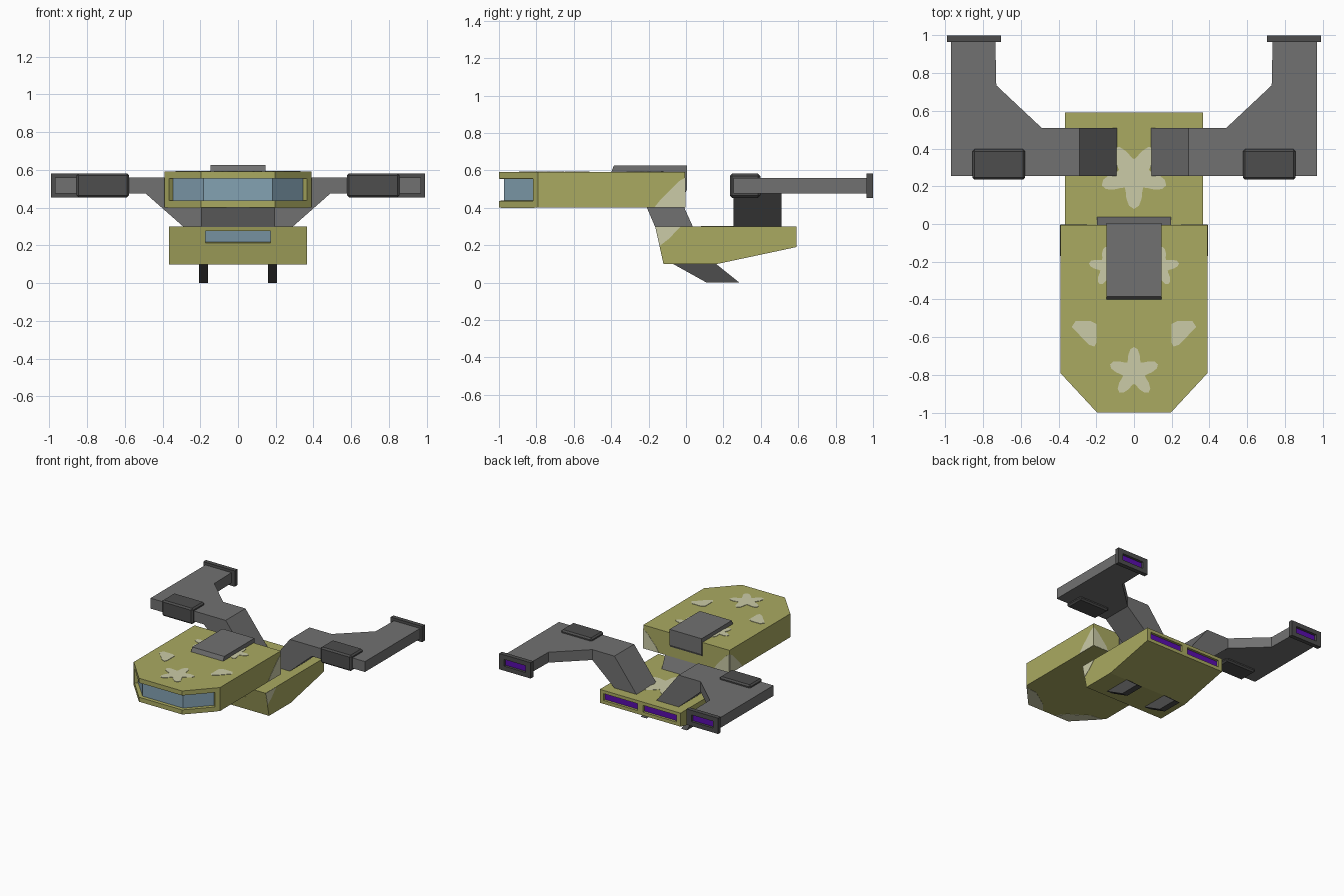
import bpy, bmesh, math
from mathutils import Vector

if "Cube" in bpy.data.objects:
    bpy.data.objects.remove(bpy.data.objects["Cube"])


def material(name, r, g, b):
    m = bpy.data.materials.new(name)
    m.diffuse_color = (r, g, b, 1)
    m.use_nodes = True
    m.node_tree.nodes["Principled BSDF"].inputs["Base Color"].default_value = m.diffuse_color
    return m


OLIVE = material("olive", 0.40, 0.40, 0.12)
PALE = material("pale cream", 0.60, 0.60, 0.39)
GREY = material("mid grey", 0.165, 0.165, 0.165)
DARK = material("dark grey", 0.075, 0.075, 0.075)
GLASS = material("glass blue", 0.23, 0.36, 0.45)
GLOW = material("engine purple", 0.10, 0.004, 0.42)


def prism(pts, axis, a, b):
    """Extrude a 2D outline along an axis from a to b."""
    place = {'x': lambda p, t: (t, p[0], p[1]),
             'y': lambda p, t: (p[0], t, p[1]),
             'z': lambda p, t: (p[0], p[1], t)}[axis]
    bm = bmesh.new()
    lo = [bm.verts.new(place(p, a)) for p in pts]
    hi = [bm.verts.new(place(p, b)) for p in pts]
    bm.faces.new(lo)
    bm.faces.new(hi)
    for i in range(len(pts)):
        j = (i + 1) % len(pts)
        bm.faces.new((lo[i], lo[j], hi[j], hi[i]))
    bmesh.ops.recalc_face_normals(bm, faces=bm.faces)
    bm.normal_update()
    return bm


def box(x0, x1, y0, y1, z0, z1):
    return prism([(x0, y0), (x1, y0), (x1, y1), (x0, y1)], 'z', z0, z1)


def window(bm, face, x0, x1, z0, z1, depth, mat):
    """Cut a recessed rectangular pane into a quad that faces front or back."""
    n, c = face.normal.copy(), face.calc_center_median()
    outer, rim, floor = list(face.verts), [], []
    for v in outer:
        x = x1 if v.co.x > c.x else x0
        z = z1 if v.co.z > c.z else z0
        y = c.y - (n.x * (x - c.x) + n.z * (z - c.z)) / n.y
        p = Vector((x, y, z))
        rim.append(bm.verts.new(p))
        floor.append(bm.verts.new(p - n * depth))
    bm.faces.remove(face)
    for a, b in ((outer, rim), (rim, floor)):
        for i in range(4):
            j = (i + 1) % 4
            bm.faces.new((a[i], a[j], b[j], b[i]))
    bm.faces.new(floor).material_index = mat
    bm.normal_update()


def finish(name, bm, mats, mirror=False):
    me = bpy.data.meshes.new(name)
    bm.to_mesh(me)
    bm.free()
    for m in mats:
        me.materials.append(m)
    ob = bpy.data.objects.new(name, me)
    bpy.context.collection.objects.link(ob)
    if mirror:
        ob.modifiers.new("mirror", 'MIRROR').use_axis = (True, False, False)
    return ob


# Forward hull with wrap-around recessed windscreen
bm = prism([(-0.39, -0.005), (-0.39, -0.79), (-0.195, -1), (0.195, -1),
            (0.39, -0.79), (0.39, -0.005)], 'z', 0.40, 0.592)
front = [f for f in bm.faces if f.normal.y < -0.3]
bmesh.ops.inset_region(bm, faces=front, thickness=0.037, depth=0,
                       use_even_offset=True, use_boundary=True)
bmesh.ops.inset_region(bm, faces=front, thickness=0.001, depth=-0.028,
                       use_even_offset=True, use_boundary=True)
for f in front:
    f.material_index = 1
finish("forward_hull", bm, [OLIVE, GLASS])

# Top block with a flap over the back edge
finish("top_block", prism([(-0.40, 0.59), (-0.385, 0.626), (0.006, 0.626), (0.006, 0.50),
                           (-0.004, 0.48), (-0.008, 0.59)], 'x', -0.145, 0.145), [GREY])

# Neck joining both hulls
finish("neck", prism([(-0.21, 0.402), (-0.01, 0.402), (0.037, 0.298), (-0.165, 0.298)],
                     'x', -0.195, 0.195), [GREY])

# Rear hull with front window and two rear exhaust slots
bm = prism([(-0.165, 0.30), (0.592, 0.30), (0.592, 0.19), (0.16, 0.098), (-0.12, 0.098)],
           'x', -0.365, 0.365)
window(bm, next(f for f in bm.faces if f.normal.y < -0.9), -0.172, 0.172, 0.212, 0.275, 0.025, 1)
bmesh.ops.bisect_plane(bm, geom=bm.verts[:] + bm.edges[:] + bm.faces[:],
                       plane_co=(0, 0, 0), plane_no=(1, 0, 0))
bm.normal_update()
for f in [f for f in bm.faces if f.normal.y > 0.9]:
    s = 1 if f.calc_center_median().x > 0 else -1
    x0, x1 = sorted((s * 0.025, s * 0.33))
    window(bm, f, x0, x1, 0.218, 0.274, 0.02, 2)
finish("rear_hull", bm, [OLIVE, GLASS, GLOW])

# Swept landing fins
finish("landing_fins", prism([(-0.07, 0.10), (0.11, 0), (0.285, 0), (0.16, 0.10)],
                             'x', 0.158, 0.208), [DARK], True)

# Pylons rising to the engine arms
finish("pylons", prism([(0.09, 0.299), (0.29, 0.56), (0.49, 0.56), (0.49, 0.475), (0.29, 0.299)],
                       'y', 0.255, 0.51), [GREY], True)
finish("engine_arms", prism([(0.49, 0.255), (0.97, 0.255), (0.97, 0.97), (0.735, 0.97),
                             (0.73, 0.735), (0.49, 0.51)], 'z', 0.475, 0.56), [GREY], True)

# Bevelled intakes at the front of the arms
bm = box(0.577, 0.857, 0.235, 0.397, 0.453, 0.582)
bmesh.ops.bevel(bm, geom=bm.edges[:], offset=0.012, segments=1, affect='EDGES')
finish("intakes", bm, [DARK], True)

# Exhaust caps with glowing slots
bm = box(0.705, 0.99, 0.965, 1.0, 0.453, 0.582)
window(bm, next(f for f in bm.faces if f.normal.y > 0.9), 0.75, 0.945, 0.49, 0.545, 0.02, 1)
finish("exhaust_caps", bm, [DARK, GLOW], True)


# Painted patches, as thin plates
def star(cx, cy, r, turn):
    pts = []
    for i in range(40):
        t = 2 * math.pi * i / 40
        k = r * (0.73 + 0.27 * math.cos(5 * t))
        pts.append((cx + k * math.sin(t + turn), cy + k * math.cos(t + turn)))
    return pts


TOP = (0.590, 0.595)
finish("front_star", prism(star(0, -0.785, 0.133, 0), 'z', *TOP), [PALE])
finish("side_stars", prism(star(0.135, -0.225, 0.105, 0.15), 'z', *TOP), [PALE], True)
finish("top_patches", prism([(0.20, -0.53), (0.23, -0.515), (0.31, -0.515), (0.33, -0.545),
                             (0.24, -0.64), (0.21, -0.65), (0.20, -0.63)], 'z', *TOP), [PALE], True)
finish("rear_star", prism(star(0, 0.26, 0.18, math.pi), 'z', 0.298, 0.303), [PALE])
finish("side_patches", prism([(-0.17, 0.401), (-0.006, 0.401), (-0.006, 0.56), (-0.04, 0.54),
                              (-0.13, 0.45)], 'x', 0.387, 0.392), [PALE], True)
finish("back_patches", prism([(0.389, 0.401), (0.389, 0.56), (0.35, 0.53), (0.27, 0.44),
                              (0.25, 0.401)], 'y', -0.007, -0.003), [PALE], True)
finish("rear_hull_patches", prism([(-0.163, 0.299), (-0.03, 0.299), (-0.09, 0.235),
                                   (-0.142, 0.195)], 'x', 0.362, 0.367), [PALE], True)
finish("belly_patches", prism([(0.37, -0.81), (0.20, -0.99), (0.06, -0.99), (0.12, -0.92),
                               (0.27, -0.82)], 'z', 0.398, 0.403), [PALE], True)
